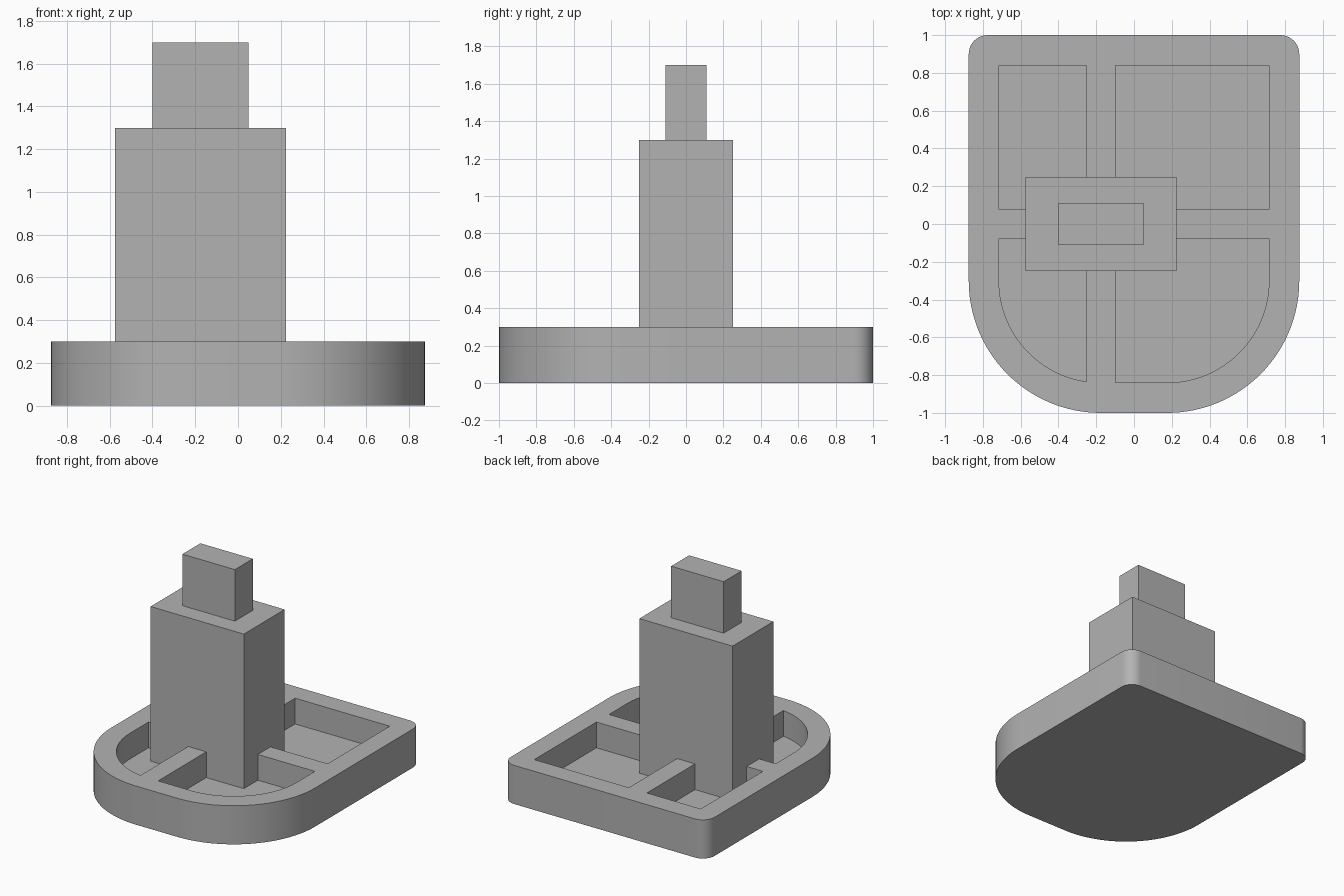
import bpy
import bmesh
from math import cos, sin, pi, radians, sqrt

default = bpy.data.objects.get("Cube")
if default:
    bpy.data.objects.remove(default, do_unlink=True)

grey = bpy.data.materials.new("plain grey")
colour = (0.45, 0.45, 0.45, 1)
grey.diffuse_color = colour
grey.use_nodes = True
grey.node_tree.nodes["Principled BSDF"].inputs["Base Color"].default_value = colour

HALF_W, HALF_L = 0.875, 1.0
FRONT_R, BACK_R = 0.70, 0.10
RIM, RIB = 0.16, 0.0775
RIB_X = -0.175
BASE_TOP, FLOOR = 0.30, 0.10


def prism(name, points, z0, z1):
    """Extrude a counter-clockwise outline from z0 to z1."""
    bm = bmesh.new()
    face = bm.faces.new([bm.verts.new((x, y, z0)) for x, y in points])
    grown = bmesh.ops.extrude_face_region(bm, geom=[face])
    moved = [v for v in grown["geom"] if isinstance(v, bmesh.types.BMVert)]
    bmesh.ops.translate(bm, verts=moved, vec=(0, 0, z1 - z0))
    bmesh.ops.recalc_face_normals(bm, faces=bm.faces)
    mesh = bpy.data.meshes.new(name)
    bm.to_mesh(mesh)
    bm.free()
    mesh.materials.append(grey)
    ob = bpy.data.objects.new(name, mesh)
    bpy.context.collection.objects.link(ob)
    return ob


def box(name, x0, x1, y0, y1, z0, z1):
    return prism(name, [(x0, y0), (x1, y0), (x1, y1), (x0, y1)], z0, z1)


def arc(cx, cy, r, start, steps):
    """Quarter circle, counter-clockwise."""
    angles = [start + pi / 2 * i / steps for i in range(steps + 1)]
    return [(cx + r * cos(a), cy + r * sin(a)) for a in angles]


# Base outline: large front rounds, small back rounds
fx, fy = HALF_W - FRONT_R, -HALF_L + FRONT_R
bx, by = HALF_W - BACK_R, HALF_L - BACK_R
base = prism("base_tray",
             arc(-fx, fy, FRONT_R, pi, 32) + arc(fx, fy, FRONT_R, 1.5 * pi, 32)
             + arc(bx, by, BACK_R, 0, 10) + arc(-bx, by, BACK_R, pi / 2, 10),
             0, BASE_TOP)

# Four pockets, leaving the rim and the crossed ribs
in_x, in_y, in_r = HALF_W - RIM, HALF_L - RIM, FRONT_R - RIM
rib_l, rib_r = RIB_X - RIB, RIB_X + RIB
cut_top = BASE_TOP + 0.1
left_arc = [p for p in arc(-fx, fy, in_r, pi, 32) if p[0] < rib_l - 0.005]
left_end = (rib_l, fy - sqrt(in_r ** 2 - (rib_l + fx) ** 2))
pockets = [
    box("back_right_pocket_cutter", -in_x, rib_l, RIB, in_y, FLOOR, cut_top),
    box("back_left_pocket_cutter", rib_r, in_x, RIB, in_y, FLOOR, cut_top),
    prism("front_right_pocket_cutter",
          [(rib_l, -RIB), (-in_x, -RIB)] + left_arc + [left_end], FLOOR, cut_top),
    prism("front_left_pocket_cutter",
          [(in_x, -RIB), (rib_r, -RIB), (rib_r, -in_y)]
          + arc(fx, fy, in_r, 1.5 * pi, 32), FLOOR, cut_top),
]
bpy.context.view_layer.objects.active = base
for cutter in pockets:
    cutter.hide_render = True
    cut = base.modifiers.new("pocket", 'BOOLEAN')
    cut.operation = 'DIFFERENCE'
    cut.solver = 'EXACT'
    cut.object = cutter
    bpy.ops.object.modifier_apply(modifier=cut.name)
    bpy.data.objects.remove(cutter, do_unlink=True)

bpy.ops.object.select_all(action='DESELECT')
base.select_set(True)
bpy.ops.object.shade_smooth_by_angle(angle=radians(30))

# Upright block and the smaller block on top
box("stem", RIB_X - 0.40, RIB_X + 0.40, -0.25, 0.25, FLOOR - 0.02, 1.30)
box("stem_tip", RIB_X - 0.225, RIB_X + 0.225, -0.11, 0.11, 1.30, 1.70)
